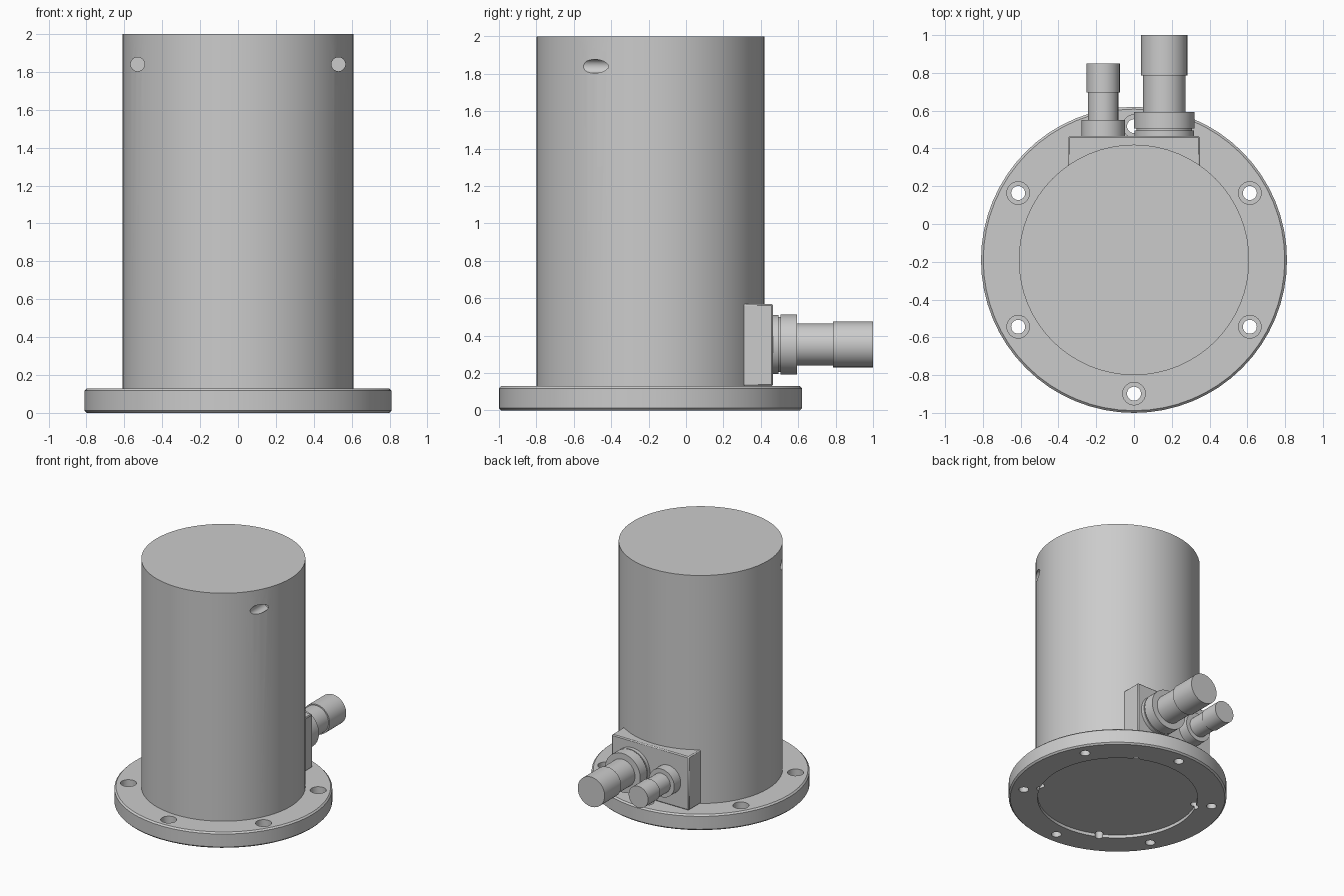
import bpy, bmesh
from math import cos, sin, radians, pi
from mathutils import Matrix, Vector

if "Cube" in bpy.data.objects:
    bpy.data.objects.remove(bpy.data.objects["Cube"])

CY = -0.19  # housing axis in y


def lathe(name, profile, origin, axis="Z", seg=48):
    """Closed solid of revolution from (radius, height) points."""
    bm = bmesh.new()
    rings = []
    for r, h in profile:
        rings.append([bm.verts.new((r * cos(2 * pi * i / seg), r * sin(2 * pi * i / seg), h))
                      for i in range(seg)])
    for a, b in zip(rings, rings[1:]):
        for i in range(seg):
            j = (i + 1) % seg
            bm.faces.new((a[i], a[j], b[j], b[i]))
    bm.faces.new(rings[0][::-1])
    bm.faces.new(rings[-1])
    if axis == "Y":
        bm.transform(Matrix.Rotation(radians(-90), 4, "X"))
    bm.transform(Matrix.Translation(Vector(origin)))
    bmesh.ops.recalc_face_normals(bm, faces=bm.faces)
    me = bpy.data.meshes.new(name)
    bm.to_mesh(me)
    bm.free()
    ob = bpy.data.objects.new(name, me)
    bpy.context.collection.objects.link(ob)
    return ob


def drill(target, cutters):
    """Cut every cutter from the target, then discard the cutters."""
    bpy.context.view_layer.objects.active = target
    for c in cutters:
        c.hide_render = True
        m = target.modifiers.new("cut", "BOOLEAN")
        m.operation, m.solver, m.object = "DIFFERENCE", "EXACT", c
        bpy.ops.object.modifier_apply(modifier=m.name)
        bpy.data.objects.remove(c)


def polar(r, deg, z):
    return (r * cos(radians(deg)), CY + r * sin(radians(deg)), z)


# base flange with chamfered rim and a shallow recess underneath
flange = lathe("base_flange", [(0.595, 0.025), (0.595, 0), (0.798, 0), (0.81, 0.012),
                               (0.81, 0.118), (0.798, 0.13), (0.61, 0.13)], (0, CY, 0), seg=64)
# counterbored bolt holes and the small notches at the recess edge
bolt = [(0.037, -0.1), (0.037, 0.07), (0.06, 0.07), (0.06, 0.2)]
drill(flange, [lathe("bolt_cutter", bolt, polar(0.708, 30 + 60 * k, 0), seg=24) for k in range(6)]
      + [lathe("notch_cutter", [(0.03, -0.1), (0.03, 0.06)], polar(0.588, 63.5 + 90 * k, 0), seg=16)
         for k in range(4)])

# tall cylindrical housing with two blind holes drilled from the front
body = lathe("housing", [(0.61, 0.13), (0.61, 2.0)], (0, CY, 0), seg=64)
drill(body, [lathe("side_hole_cutter", [(0.037, -0.9), (0.037, -0.36)], (s * 0.53, 0, 1.84), "Y", 24)
             for s in (-1, 1)])

# connector mounting block on the back
bpy.ops.mesh.primitive_cube_add(size=1, location=(0, 0.33, 0.35))
block = bpy.context.object
block.name = "connector_block"
block.scale = (0.70, 0.27, 0.44)
bpy.ops.object.transform_apply(location=False, rotation=False, scale=True)
bev = block.modifiers.new("bevel", "BEVEL")
bev.width, bev.segments = 0.008, 1

# stepped plugs pointing backwards
lathe("large_connector", [(0.158, 0.455), (0.158, 0.495), (0.148, 0.495), (0.148, 0.505),
                          (0.16, 0.505), (0.16, 0.593), (0.112, 0.593), (0.112, 0.785),
                          (0.122, 0.785), (0.122, 1.0)], (0.16, 0, 0.353), "Y")
lathe("small_connector", [(0.115, 0.455), (0.115, 0.55), (0.08, 0.55), (0.08, 0.695),
                          (0.088, 0.695), (0.088, 0.85)], (-0.163, 0, 0.34), "Y")

# smooth the round walls, keep the edges crisp
for ob in bpy.data.objects:
    ob.select_set(ob.type == "MESH")
bpy.context.view_layer.objects.active = body
bpy.ops.object.shade_smooth_by_angle(angle=radians(30))
